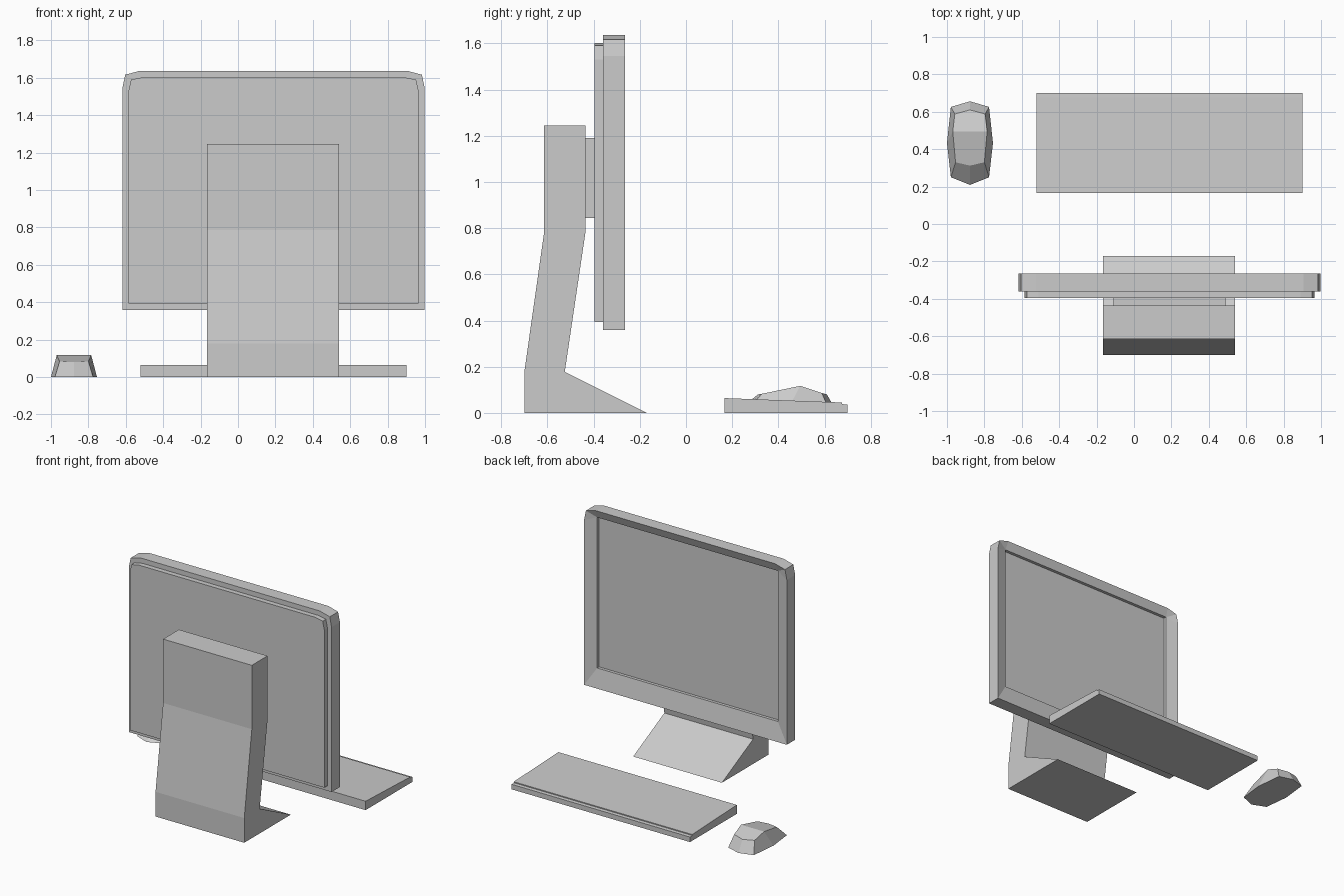
import bpy, bmesh

if "Cube" in bpy.data.objects:
    bpy.data.objects.remove(bpy.data.objects["Cube"])


def loft(name, rings, cap_end=True):
    """Skin equal-length rings of points, capping the ends; coincident points merge."""
    bm = bmesh.new()
    loops = [[bm.verts.new(p) for p in r] for r in rings]
    n = len(loops[0])
    for a, b in zip(loops, loops[1:]):
        for i in range(n):
            j = (i + 1) % n
            bm.faces.new((a[i], a[j], b[j], b[i]))
    bm.faces.new(loops[0][::-1])
    if cap_end:
        bm.faces.new(loops[-1])
    else:
        # split the top across the middle so it can ridge
        k = n // 2
        bm.faces.new(loops[-1][:k + 1])
        bm.faces.new(loops[-1][k:] + loops[-1][:1])
    bmesh.ops.remove_doubles(bm, verts=bm.verts, dist=1e-5)
    bmesh.ops.recalc_face_normals(bm, faces=bm.faces)
    me = bpy.data.meshes.new(name)
    bm.to_mesh(me)
    bm.free()
    ob = bpy.data.objects.new(name, me)
    bpy.context.collection.objects.link(ob)
    return ob


def extrude_x(name, profile, x0, x1):
    return loft(name, [[(x, y, z) for y, z in profile] for x in (x0, x1)])


CX = 0.19  # centre line of the monitor


def panel(y, hw, z0, corner):
    """Panel outline with square bottom corners and two-facet top corners."""
    right = [(hw, z0)] + corner
    pts = right + [(-x, z) for x, z in reversed(right)]
    return [(CX + x, y, z) for x, z in pts]


# monitor frame: body, sloping bezel, recessed screen
outer = [(0.808, 1.545), (0.793, 1.616), (0.715, 1.637)]
hw_in, z_in, top_in = 0.72, 0.493, 1.578
inner = [(hw_in, top_in)] * 3
loft("monitor_frame", [
    panel(-0.36, 0.808, 0.358, outer),
    panel(-0.265, 0.808, 0.358, outer),
    panel(-0.289, hw_in, z_in, inner),
    panel(-0.311, hw_in, z_in, inner)])

# rear cover of the monitor
rear = [(0.775, 1.53), (0.762, 1.59), (0.70, 1.602)]
loft("rear_cover", [panel(y, 0.775, 0.394, rear) for y in (-0.396, -0.36)])

# mounting block between cover and stand
extrude_x("mount_block", [(-0.435, 0.845), (-0.396, 0.845),
                          (-0.396, 1.19), (-0.435, 1.19)], -0.11, 0.49)

# bent stand with wedge foot
extrude_x("stand", [(-0.70, 0), (-0.17, 0), (-0.525, 0.178), (-0.435, 0.785),
                    (-0.435, 1.245), (-0.614, 1.245), (-0.614, 0.785),
                    (-0.70, 0.178)], -0.167, 0.54)

# keyboard with a small lip along the typing edge
extrude_x("keyboard", [(0.167, 0), (0.70, 0), (0.70, 0.036), (0.675, 0.038),
                       (0.675, 0.045), (0.167, 0.064)], -0.522, 0.90)


# mouse: faceted eight-sided shell with a ridge across the top
def mouse_ring(side, ends):
    """side: three (half width, y, z) points front to back; ends: front and back (y, z)."""
    mx = -0.877
    a, m, b = side
    pts = [m, b, (0, *ends[1]), (-b[0], *b[1:]), (-m[0], *m[1:]),
           (-a[0], *a[1:]), (0, *ends[0]), a]
    return [(mx + x, y, z) for x, y, z in pts]


loft("mouse", [
    mouse_ring([(0.102, 0.25, 0), (0.123, 0.433, 0), (0.102, 0.626, 0)],
               [(0.209, 0), (0.656, 0)]),
    mouse_ring([(0.077, 0.33, 0.083), (0.092, 0.495, 0.117), (0.081, 0.588, 0.086)],
               [(0.312, 0.08), (0.61, 0.08)])], cap_end=False)
